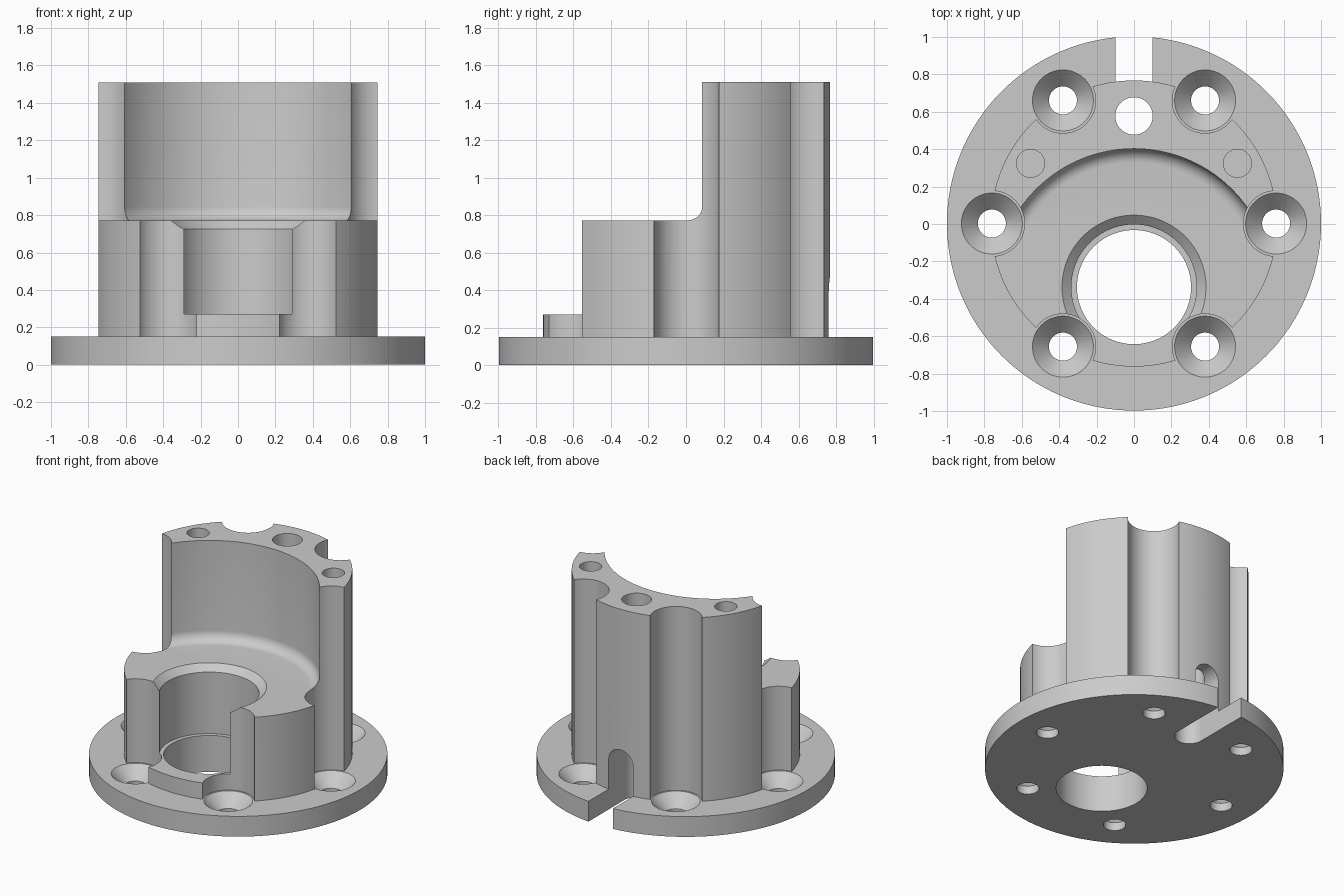
import bpy, bmesh
from math import sin, cos, pi, radians

if "Cube" in bpy.data.objects:
    bpy.data.objects.remove(bpy.data.objects["Cube"])

TOP, STEP, FLANGE = 1.51, 0.77, 0.15
OVER = 1.7                      # cutters reach past the top
BORE_Y = -0.34

grey = bpy.data.materials.new("machined grey")
grey.use_nodes = True
grey.diffuse_color = (0.6, 0.6, 0.6, 1)
grey.node_tree.nodes["Principled BSDF"].inputs["Base Color"].default_value = (0.6, 0.6, 0.6, 1)


def add_object(name, bm):
    bmesh.ops.recalc_face_normals(bm, faces=bm.faces)
    mesh = bpy.data.meshes.new(name)
    bm.to_mesh(mesh)
    bm.free()
    mesh.materials.append(grey)
    ob = bpy.data.objects.new(name, mesh)
    bpy.context.collection.objects.link(ob)
    return ob


def lathe(name, profile, x=0, y=0, steps=96):
    """Solid of revolution; the profile is (radius, z) from bottom to top."""
    bm = bmesh.new()
    rings = [[bm.verts.new((x + r * cos(2 * pi * i / steps), y + r * sin(2 * pi * i / steps), z))
              for i in range(steps)] for r, z in profile]
    for a, b in zip(rings, rings[1:]):
        for i in range(steps):
            j = (i + 1) % steps
            bm.faces.new((a[i], a[j], b[j], b[i]))
    bm.faces.new(rings[0])
    bm.faces.new(rings[-1])
    return add_object(name, bm)


def prism(name, outline, y0, y1):
    """Extrude an (x, z) outline along y."""
    bm = bmesh.new()
    face = bm.faces.new([bm.verts.new((x, y0, z)) for x, z in outline])
    new = bmesh.ops.extrude_face_region(bm, geom=[face])["geom"]
    bmesh.ops.translate(bm, vec=(0, y1 - y0, 0),
                        verts=[v for v in new if isinstance(v, bmesh.types.BMVert)])
    return add_object(name, bm)


def rectangle(half, z0, z1):
    return [(-half, z0), (half, z0), (half, z1), (-half, z1)]


# Flange and column turned as one body
body = lathe("flanged_housing", [(1, 0), (1, FLANGE), (0.765, FLANGE), (0.765, TOP)], steps=192)
cutters = []

# Stepped bore, chamfer and wide upper pocket with a filleted floor
fillet = [(0.665 + 0.075 * sin(a), STEP + 0.075 * (1 - cos(a)))
          for a in (radians(90 * i / 8) for i in range(9))]
cutters.append(lathe("bore_cutter",
                     [(0.305, -0.1), (0.305, 0.27), (0.335, 0.27), (0.335, 0.725), (0.385, STEP)]
                     + fillet + [(0.74, OVER)], y=BORE_Y, steps=160))

# Open front: clear everything above the step, and the bore mouth above its lip
cutters.append(prism("front_clearance_cutter", rectangle(1.2, STEP, OVER), -1.2, 0))
cutters.append(prism("bore_mouth_cutter", rectangle(0.28, 0.27, OVER), -1.2, -0.51))

# Six countersunk screw holes with scallops up the column
for i in range(6):
    a = radians(60 * i)
    cutters.append(lathe("screw_cutter",
                         [(0.075, -0.1), (0.075, 0.06), (0.163, FLANGE), (0.175, FLANGE), (0.175, OVER)],
                         0.76 * cos(a), 0.76 * sin(a), 64))

# Cable hole, and the arched slot leading from it out through the rim
cutters.append(lathe("cable_hole_cutter", [(0.1, -0.1), (0.1, OVER)], y=0.575, steps=64))
arch = [(0.1 * cos(pi * i / 24), 0.37 + 0.1 * sin(pi * i / 24)) for i in range(25)]
cutters.append(prism("cable_slot_cutter", [(-0.1, -0.1), (0.1, -0.1)] + arch, 0.575, 1.2))

# Blind pin holes in the top face
for side in (-1, 1):
    cutters.append(lathe("pin_hole_cutter", [(0.075, 1.0), (0.075, OVER)], side * 0.553, 0.322, 48))

# Cut the body
bpy.context.view_layer.objects.active = body
for cutter in cutters:
    cutter.hide_render = True
    mod = body.modifiers.new("cut", "BOOLEAN")
    mod.operation = "DIFFERENCE"
    mod.solver = "EXACT"
    mod.object = cutter
    bpy.ops.object.modifier_apply(modifier=mod.name)
    bpy.data.objects.remove(cutter)

# Smooth round walls, crisp edges, centred on its bounds
body.location.y = 0.0025
bpy.ops.object.select_all(action="DESELECT")
body.select_set(True)
bpy.ops.object.shade_smooth_by_angle(angle=radians(30))
